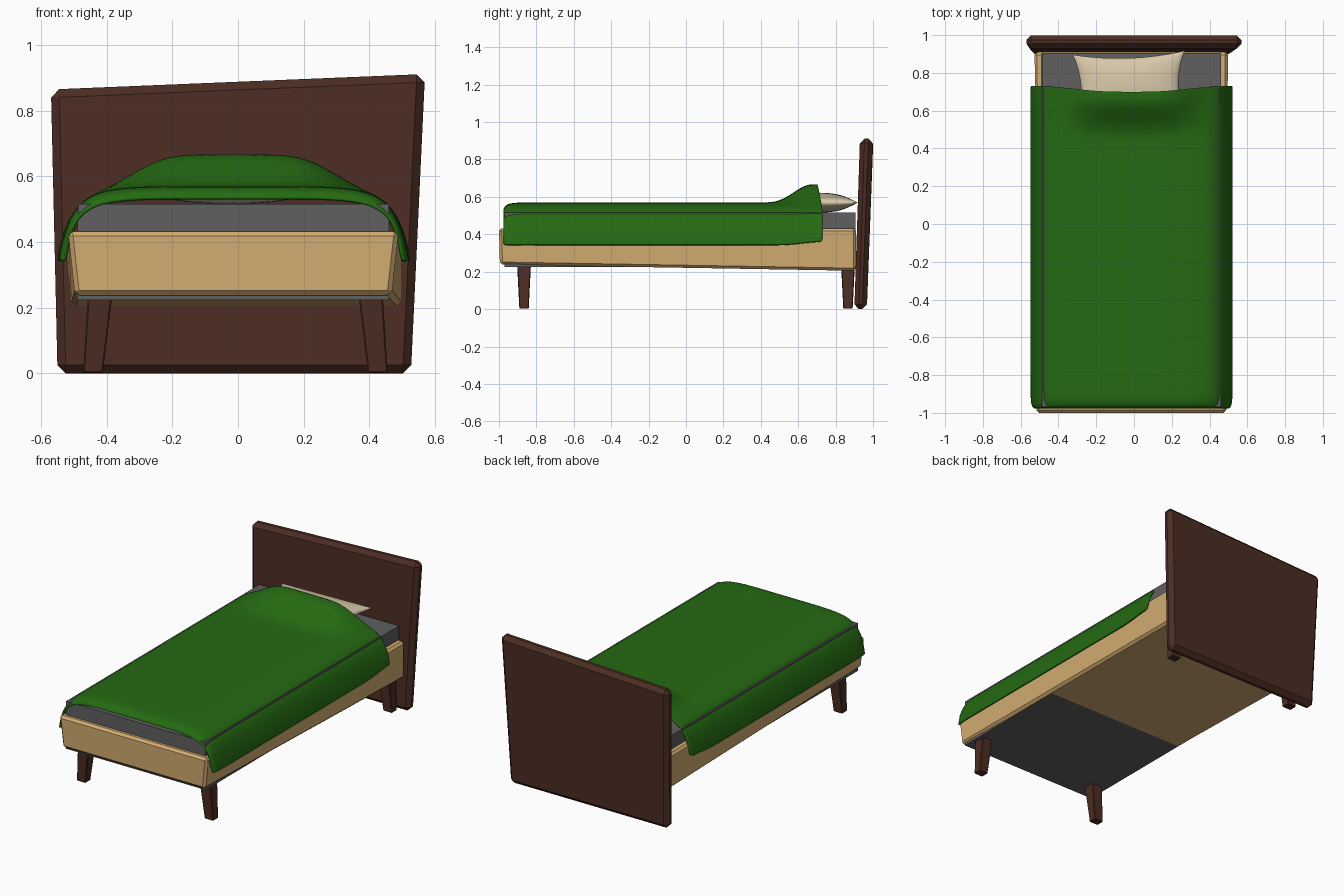
import bpy, bmesh, math
from mathutils import Matrix

if "Cube" in bpy.data.objects:
    bpy.data.objects.remove(bpy.data.objects["Cube"])


def material(name, rgb):
    m = bpy.data.materials.new(name)
    m.diffuse_color = (*rgb, 1)
    m.use_nodes = True
    m.node_tree.nodes["Principled BSDF"].inputs["Base Color"].default_value = m.diffuse_color
    return m


BROWN = material("dark brown wood", (0.072, 0.026, 0.017))
TAN = material("light wood", (0.66, 0.42, 0.17))
GREY = material("grey fabric", (0.115, 0.115, 0.115))
GREEN = material("green blanket", (0.018, 0.145, 0.006))
CREAM = material("cream linen", (0.68, 0.58, 0.40))


def add_object(name, bm, mat):
    mesh = bpy.data.meshes.new(name)
    bmesh.ops.recalc_face_normals(bm, faces=bm.faces)
    bm.to_mesh(mesh)
    bm.free()
    mesh.materials.append(mat)
    ob = bpy.data.objects.new(name, mesh)
    bpy.context.collection.objects.link(ob)
    return ob


def smooth(ob, angle=50):
    bpy.ops.object.select_all(action='DESELECT')
    ob.select_set(True)
    bpy.context.view_layer.objects.active = ob
    bpy.ops.object.shade_smooth_by_angle(angle=math.radians(angle))


def slab(name, low, high, mat, bevel=0.0):
    """Six-sided block from a lower and an upper ring of four corners."""
    bm = bmesh.new()
    a = [bm.verts.new(p) for p in low]
    b = [bm.verts.new(p) for p in high]
    bm.faces.new(a[::-1])
    bm.faces.new(b)
    for i in range(4):
        j = (i + 1) % 4
        bm.faces.new((a[i], a[j], b[j], b[i]))
    if bevel:
        bmesh.ops.bevel(bm, geom=bm.edges[:], offset=bevel, segments=1,
                        affect='EDGES')
    return add_object(name, bm, mat)


def rect(x0, x1, y0, y1, z):
    return [(x0, y0, z), (x1, y0, z), (x1, y1, z), (x0, y1, z)]


def step(a, b, t):
    t = min(1, max(0, (t - a) / (b - a)))
    return t * t * (3 - 2 * t)


# headboard: leaning back, with a slanted top edge
slab("headboard",
     [(-0.55, 0.90, 0), (0.527, 0.90, 0), (0.527, 0.967, 0), (-0.55, 0.967, 0)],
     [(-0.57, 0.93, 0.865), (0.57, 0.93, 0.912), (0.57, 1.0, 0.912), (-0.57, 1.0, 0.865)],
     BROWN, 0.025)

# bed frame: flared sides, underside sloping down to the head
slab("bed_frame",
     [(-0.497, -0.995, 0.238), (0.468, -0.995, 0.238), (0.497, 0.91, 0.205), (-0.507, 0.91, 0.205)],
     [(-0.518, -1.0, 0.432), (0.49, -1.0, 0.432), (0.497, 0.91, 0.432), (-0.527, 0.91, 0.432)],
     TAN, 0.014)

# mattress block, showing below the front half of the frame
slab("mattress", rect(-0.49, 0.46, -0.97, 0.905, 0.224),
     rect(-0.488, 0.46, -0.97, 0.905, 0.516), GREY)

# four tapered, splayed legs
for side, sx in (("left", -1), ("right", 1)):
    for end, ey in (("front", -1), ("back", 1)):
        cx = -0.008
        xt, xb = cx + sx * 0.412, cx + sx * 0.434
        yt, yb = ey * 0.866, ey * 0.866
        slab(f"{end}_{side}_leg",
             rect(xb - 0.03, xb + 0.03, yb - 0.025, yb + 0.025, 0.002),
             rect(xt - 0.037, xt + 0.037, yt - 0.037, yt + 0.037, 0.24),
             BROWN, 0.004)

# pillow: pinched cushion with pointed corners
N = 24
bm = bmesh.new()
for sign in (1, -1):
    rows = []
    for j in range(N + 1):
        v = -math.cos(math.pi * j / N)
        row = []
        for i in range(N + 1):
            u = -math.cos(math.pi * i / N)
            x = 0.297 * u * (1 - 0.13 * (1 - v * v))
            y = 0.19 * v * (1 - 0.15 * (1 - u * u))
            fill = max(0, (1 - u * u) * (1 - v * v)) ** 0.45
            row.append(bm.verts.new((x, y, sign * 0.053 * fill)))
        rows.append(row)
    for j in range(N):
        for i in range(N):
            bm.faces.new((rows[j][i], rows[j][i + 1], rows[j + 1][i + 1], rows[j + 1][i]))
bmesh.ops.remove_doubles(bm, verts=bm.verts, dist=0.0001)
bm.transform(Matrix.Translation((-0.022, 0.717, 0.569)) @ Matrix.Rotation(math.radians(2), 4, 'Z'))
smooth(add_object("pillow", bm, CREAM))

# blanket: draped cross-section swept along the bed, raised over the pillow
half = [(0.535, 0.343), (0.528, 0.385), (0.512, 0.44), (0.49, 0.49), (0.455, 0.53),
        (0.41, 0.553), (0.35, 0.564), (0.28, 0.569), (0.2, 0.57), (0.1, 0.57)]
profile = [(-x, z) for x, z in half] + [(0, 0.57)] + half[::-1]
ys = [-0.976, -0.968, -0.945, -0.9, -0.8, -0.6, -0.4, -0.2, 0, 0.2, 0.35, 0.43,
      0.48, 0.53, 0.58, 0.63, 0.67, 0.70, 0.73]
droop = {0: 0.036, 1: 0.018, 2: 0.005}
bm = bmesh.new()
rows = []
for j, y in enumerate(ys):
    row = []
    for x, z in profile:
        top = step(0.345, 0.55, z)
        bump = (1 - step(0.17, 0.42, abs(x))) * step(0.45, 0.70, y)
        lift = 0.097 * bump - droop.get(j, 0) * top
        lift += 0.018 * step(0.5, 0.73, y) * (1 - top)
        inward = 0.5 * droop.get(j, 0) * (1 - top) * (1 if x < 0 else -1)
        back = -0.03 * (1 - step(0.1, 0.5, abs(x))) * step(0.5, 0.73, y)
        row.append(bm.verts.new((x - 0.013 + inward, y + back, z + lift)))
    rows.append(row)
for j in range(len(ys) - 1):
    for i in range(len(profile) - 1):
        bm.faces.new((rows[j][i], rows[j][i + 1], rows[j + 1][i + 1], rows[j + 1][i]))
blanket = add_object("blanket", bm, GREEN)
if sum(p.normal.z for p in blanket.data.polygons) < 0:
    blanket.data.flip_normals()
smooth(blanket)
sub = blanket.modifiers.new("soften", 'SUBSURF')
sub.levels = sub.render_levels = 2
thick = blanket.modifiers.new("thickness", 'SOLIDIFY')
thick.thickness = 0.012
thick.offset = -1
